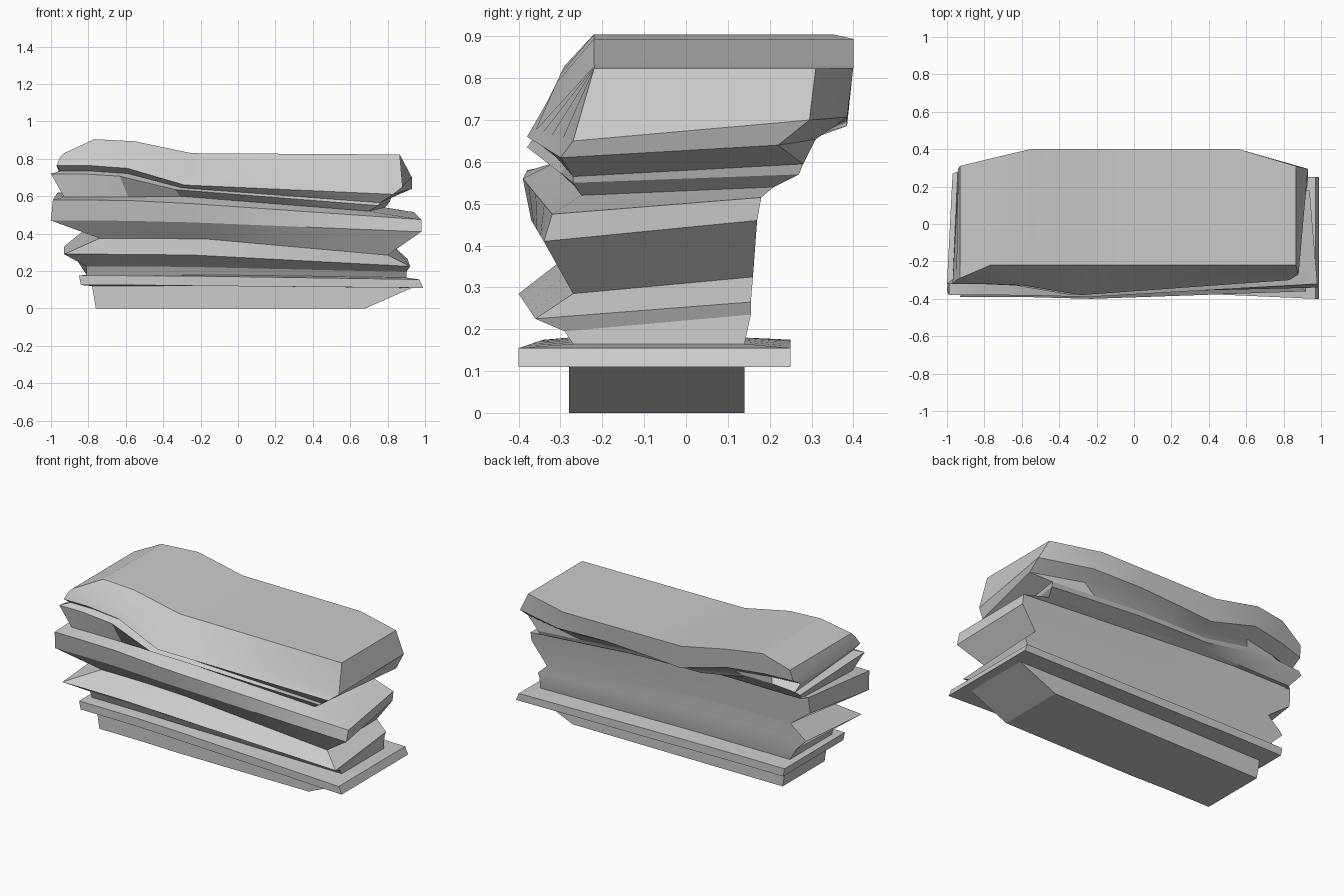
import bpy, bmesh, math

if "Cube" in bpy.data.objects:
    bpy.data.objects.remove(bpy.data.objects["Cube"])

# stations along the length (0 = left end, 1 = right end)
STATIONS = [0, 0.09, 0.21, 0.38, 0.5, 0.65, 0.83, 1]


def along(t, left, mid, right):
    """High on the left, dipping to the middle, then easing to the right end."""
    if t <= 0.18:
        return left
    if t <= 0.38:
        return left + (mid - left) * (t - 0.18) / 0.2
    k = (t - 0.38) / 0.62
    return mid + (right - mid) * k


def ring_points(ring):
    x0, x1, zl, zm, zr, yl, yr, yb, dz = ring
    is_top = ring is TOP
    bulge = 0.06 if zl > 0.7 and not is_top else 0.01
    front, back = [], []
    for t in STATIONS:
        x = x0 + (x1 - x0) * t
        z = along(t, zl, zm, zr)
        y = along(t, yl, yl - (0 if is_top else bulge), yr)
        if is_top and t == 0:                # lowered left shoulder of the cap
            z -= 0.075
            y -= 0.07
        front.append((x, y, z))
        # ledges and notches fade out toward the back
        bx0, bx1 = x0, x1
        if 0.2 < zl < 0.75:
            bx0, bx1 = x0 * 0.55 - 0.42, x1 * 0.55 + 0.40
        elif zl > 0.75 and not is_top:
            bx0, bx1 = -0.94, 0.93
        # clipped back corners on the cap
        clip = 0
        if yb > 0.3:
            clip = 0.09 if t in (0, 1) else 0.05 if t < 0.1 else 0
        # under the cap the back drops toward the left end
        rise = dz
        if zl > 0.7 and not is_top:
            rise = -0.05 + (dz + 0.05) * min(1, t * 1.6)
        back.append((bx0 + (bx1 - bx0) * t, yb - clip, z + rise))
    return front + back[::-1]


def stratum(name, rings, bottom=False, top=False):
    """Loft one rock layer through its outline rings."""
    bm = bmesh.new()
    loops = [[bm.verts.new(p) for p in ring_points(r)] for r in rings]
    n = len(loops[0])
    for a, b in zip(loops, loops[1:]):
        for i in range(n):
            j = (i + 1) % n
            bm.faces.new((a[i], a[j], b[j], b[i]))
    for use, lp in ((bottom, loops[0]), (top, loops[-1])):
        if use:
            for i in range(n // 2 - 1):
                q = (lp[i], lp[i + 1], lp[n - 2 - i], lp[n - 1 - i])
                bm.faces.new(q if lp is loops[-1] else q[::-1])
    me = bpy.data.meshes.new(name)
    bm.to_mesh(me)
    bm.free()
    ob = bpy.data.objects.new(name, me)
    bpy.context.collection.objects.link(ob)
    bpy.ops.object.select_all(action='DESELECT')
    ob.select_set(True)
    bpy.context.view_layer.objects.active = ob
    bpy.ops.object.shade_smooth_by_angle(angle=math.radians(22))


# ring: x left, x right, z left/mid/right, front y left/right, back y, back rise
FOOT = (-0.76, 0.68, 0, 0, 0, -0.27, -0.28, 0.14, 0)
FOOT_TOP = (-0.78, 0.93, 0.12, 0.12, 0.11, -0.27, -0.28, 0.14, 0)
NECK_1 = (-0.81, 0.90, 0.18, 0.18, 0.165, -0.27, -0.27, 0.14, 0)
NECK_2 = (-0.74, 0.80, 0.375, 0.37, 0.285, -0.28, -0.27, 0.16, 0.04)
NECK_3 = (-0.93, 0.70, 0.595, 0.60, 0.52, -0.30, -0.25, 0.21, 0.02)
NECK_4 = (-0.95, 0.76, 0.735, 0.645, 0.565, -0.28, -0.27, 0.28, 0.03)
TOP = (-0.93, 0.865, 0.905, 0.83, 0.823, -0.22, -0.22, 0.40, 0)

stratum("foot_block", [FOOT, FOOT_TOP], bottom=True)
stratum("lower_slab", [
    FOOT_TOP,
    (-0.84, 0.99, 0.125, 0.12, 0.11, -0.34, -0.40, 0.25, 0),
    (-0.85, 0.97, 0.175, 0.172, 0.155, -0.34, -0.40, 0.25, 0),
    NECK_1])
stratum("second_ledge", [
    NECK_1,
    (-0.81, 0.90, 0.225, 0.22, 0.195, -0.29, -0.29, 0.155, 0.04),
    (-0.93, 0.92, 0.29, 0.285, 0.225, -0.39, -0.36, 0.155, 0.04),
    NECK_2])
stratum("middle_ledge", [
    NECK_2,
    (-1.0, 0.98, 0.47, 0.46, 0.41, -0.36, -0.34, 0.17, 0.05),
    (-0.99, 0.98, 0.58, 0.56, 0.475, -0.38, -0.32, 0.18, 0.04),
    NECK_3])
stratum("upper_ledge", [
    NECK_3,
    (-1.0, 0.75, 0.72, 0.635, 0.55, -0.32, -0.27, 0.27, 0.02),
    NECK_4])
stratum("cap_slab", [
    NECK_4,
    (-0.97, 0.83, 0.765, 0.66, 0.61, -0.32, -0.30, 0.31, 0.03),
    (-0.95, 0.88, 0.81, 0.675, 0.65, -0.30, -0.27, 0.385, 0.05),
    TOP], top=True)
